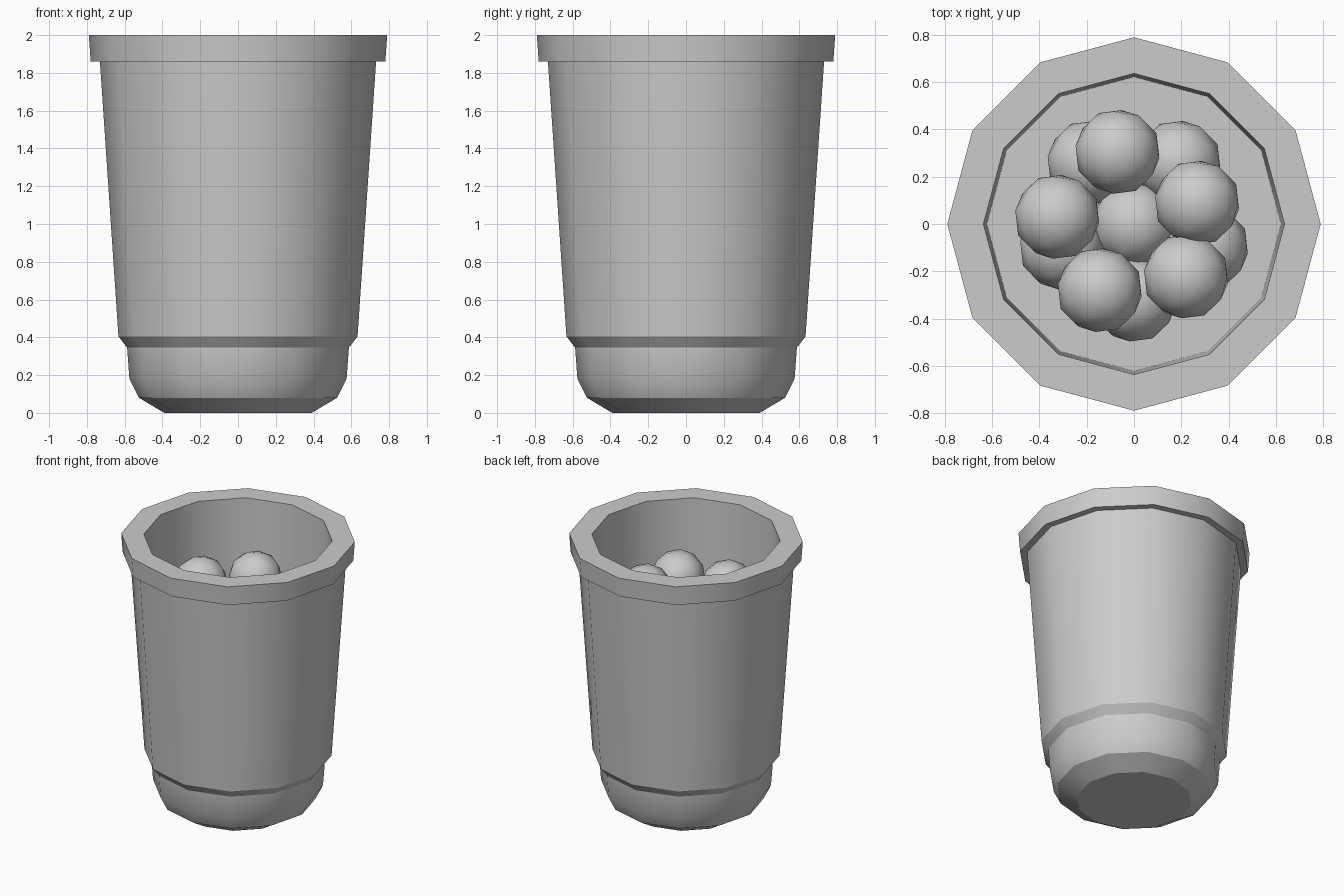
import bpy, bmesh, math
from mathutils import Vector

if "Cube" in bpy.data.objects:
    bpy.data.objects.remove(bpy.data.objects["Cube"])

SIDES = 12


def smooth(obj, degrees):
    bpy.ops.object.select_all(action='DESELECT')
    obj.select_set(True)
    bpy.context.view_layer.objects.active = obj
    bpy.ops.object.shade_smooth_by_angle(angle=math.radians(degrees))


def lathe(name, profile):
    """Spin an (r, z) profile around z and cap both open ends."""
    bm = bmesh.new()
    rings = []
    for r, z in profile:
        ring = []
        for i in range(SIDES):
            a = 2 * math.pi * i / SIDES
            ring.append(bm.verts.new((r * math.cos(a), r * math.sin(a), z)))
        rings.append(ring)
    for lo, hi in zip(rings, rings[1:]):
        for i in range(SIDES):
            j = (i + 1) % SIDES
            bm.faces.new((lo[i], lo[j], hi[j], hi[i]))
    bm.faces.new(rings[0][::-1])
    bm.faces.new(rings[-1])
    mesh = bpy.data.meshes.new(name)
    bm.to_mesh(mesh)
    bm.free()
    obj = bpy.data.objects.new(name, mesh)
    bpy.context.collection.objects.link(obj)
    smooth(obj, 30.5)
    return obj


def ball(name, x, y, z, r=0.183):
    bpy.ops.mesh.primitive_ico_sphere_add(
        subdivisions=2, radius=r, location=(x, y, z),
        rotation=(0.35, 0.1, 0.15))
    obj = bpy.context.object
    obj.name = name
    smooth(obj, 40)


# cup: foot, step, tapered wall, rim, inner wall and raised floor
lathe("cup", [
    (0.39, 0.0), (0.525, 0.08), (0.575, 0.18), (0.587, 0.345),
    (0.633, 0.405), (0.731, 1.86), (0.78, 1.86), (0.79, 2.0),
    (0.637, 2.0), (0.622, 1.08)])

# lower layer of balls: one in the middle and a ring of five
LOWER_Z, UPPER_Z = 1.25, 1.57
ball("ball_centre", 0, 0, LOWER_Z)
for k in range(5):
    a = math.radians(54 + 72 * k)
    ball("ball_lower", 0.32 * math.cos(a), 0.32 * math.sin(a), LOWER_Z)

# upper layer of five loosely placed balls
for x, y in [(-0.07, 0.305), (-0.325, 0.03), (0.267, 0.09),
             (0.22, -0.222), (-0.145, -0.28)]:
    ball("ball_upper", x, y, UPPER_Z)
